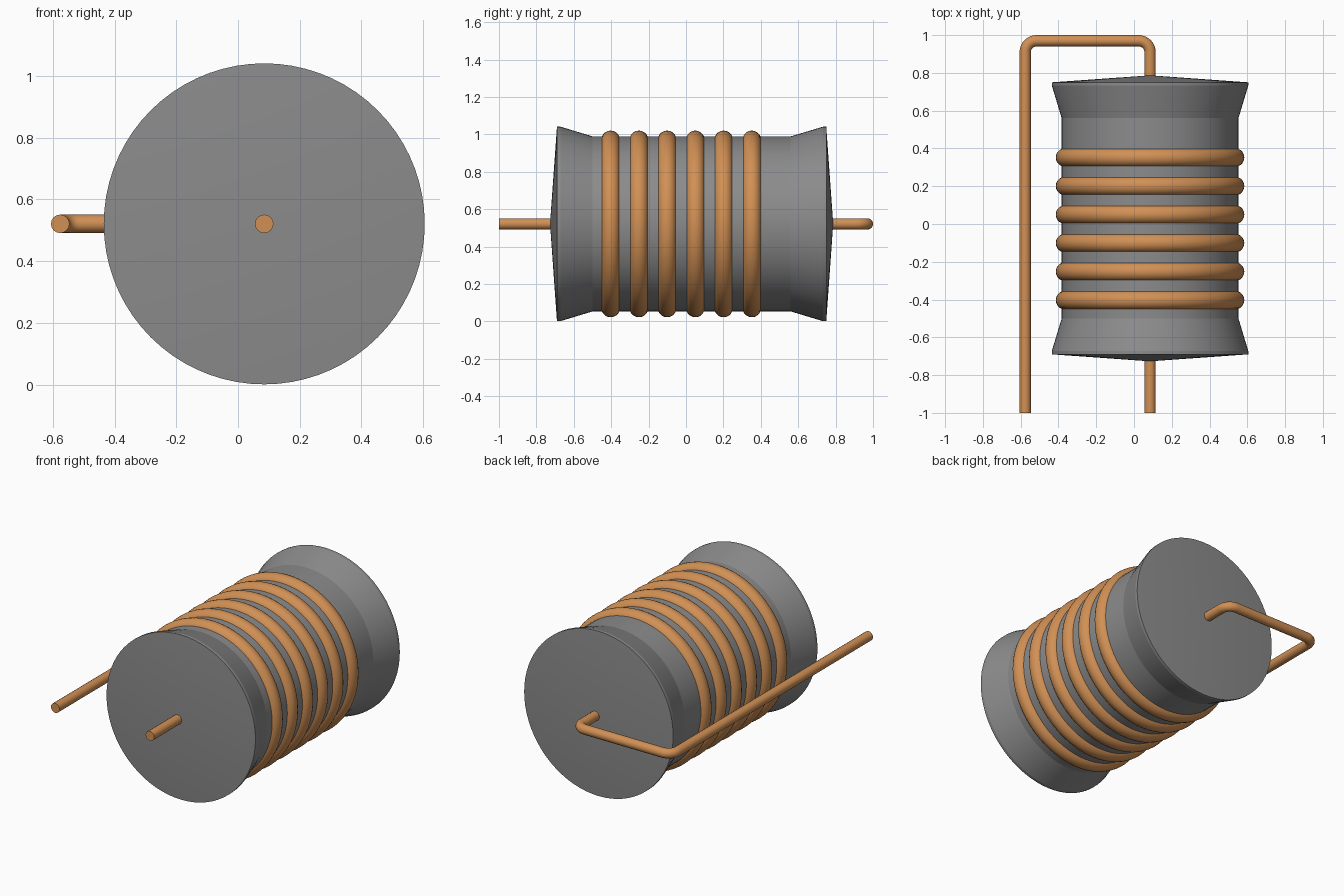
import bpy, bmesh
from math import pi, sin, cos, radians

if "Cube" in bpy.data.objects:
    bpy.data.objects.remove(bpy.data.objects["Cube"])

CX, CZ = 0.085, 0.521          # axis of the coil runs along y


def material(name, color):
    mat = bpy.data.materials.new(name)
    mat.diffuse_color = (*color, 1)
    mat.use_nodes = True
    mat.node_tree.nodes["Principled BSDF"].inputs["Base Color"].default_value = mat.diffuse_color
    return mat


copper = material("copper", (0.64, 0.28, 0.09))
dark_grey = material("dark_grey", (0.26, 0.26, 0.26))


def smooth(obj, angle):
    bpy.ops.object.select_all(action='DESELECT')
    obj.select_set(True)
    bpy.context.view_layer.objects.active = obj
    bpy.ops.object.shade_smooth_by_angle(angle=radians(angle))


def lathe(name, profile, steps=72):
    """Spin (radius, y) points about the coil axis."""
    bm = bmesh.new()
    verts = [bm.verts.new((r, y, 0)) for r, y in profile]
    edges = [bm.edges.new(p) for p in zip(verts, verts[1:])]
    bmesh.ops.spin(bm, geom=verts + edges, cent=(0, 0, 0), axis=(0, 1, 0),
                   angle=2 * pi, steps=steps)
    bmesh.ops.remove_doubles(bm, verts=bm.verts, dist=1e-5)
    bmesh.ops.recalc_face_normals(bm, faces=bm.faces)
    mesh = bpy.data.meshes.new(name)
    bm.to_mesh(mesh)
    bm.free()
    obj = bpy.data.objects.new(name, mesh)
    obj.location = (CX, 0, CZ)
    bpy.context.collection.objects.link(obj)
    return obj


# Spool core with flared, slightly conical ends and thin rims
spool = lathe("spool_core", [
    (0, -0.727), (0.52, -0.69), (0.52, -0.672), (0.468, -0.5),
    (0.468, 0.56), (0.52, 0.733), (0.52, 0.75), (0, 0.787)])
spool.data.materials.append(dark_grey)
smooth(spool, 10)

# Six copper windings
for i in range(6):
    bpy.ops.mesh.primitive_torus_add(
        location=(CX, -0.403 + 0.151 * i, CZ), rotation=(pi / 2, 0, 0),
        major_radius=0.449, minor_radius=0.05,
        major_segments=72, minor_segments=20)
    ring = bpy.context.object
    ring.name = f"winding_{i + 1}"
    ring.data.materials.append(copper)
    smooth(ring, 40)

# Bent lead wire: through the core, around the back and forward on the left
LX, BY, BEND = -0.576, 0.97, 0.06


def corner(x, y, start):
    return [(x + BEND * cos(start + pi / 2 * k / 8),
             y + BEND * sin(start + pi / 2 * k / 8)) for k in range(9)]


path = ([(CX, -1)] + corner(CX - BEND, BY - BEND, 0)
        + corner(LX + BEND, BY - BEND, pi / 2) + [(LX, -1)])
curve = bpy.data.curves.new("lead_wire", 'CURVE')
curve.dimensions = '3D'
curve.bevel_depth = 0.03
curve.bevel_resolution = 6
curve.use_fill_caps = True
spline = curve.splines.new('POLY')
spline.points.add(len(path) - 1)
for point, (x, y) in zip(spline.points, path):
    point.co = (x, y, CZ, 1)
wire = bpy.data.objects.new("lead_wire", curve)
bpy.context.collection.objects.link(wire)
curve.materials.append(copper)
bpy.ops.object.select_all(action='DESELECT')
wire.select_set(True)
bpy.context.view_layer.objects.active = wire
bpy.ops.object.convert(target='MESH')
smooth(bpy.context.object, 40)
